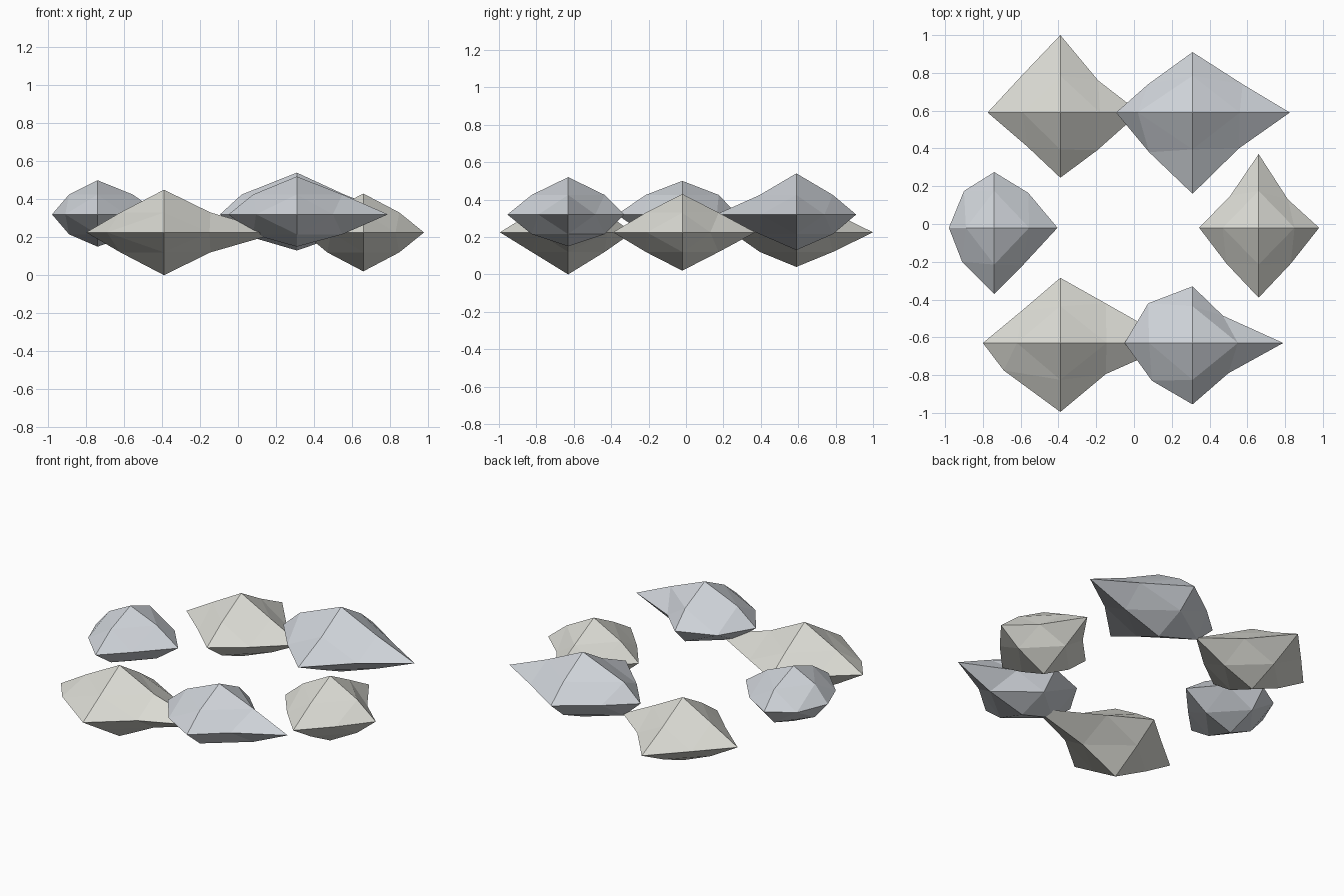
import bpy, bmesh
from mathutils import Vector

if "Cube" in bpy.data.objects:
    bpy.data.objects.remove(bpy.data.objects["Cube"])

def material(name, rgb):
    m = bpy.data.materials.new(name)
    m.diffuse_color = (*rgb, 1)
    m.use_nodes = True
    m.node_tree.nodes["Principled BSDF"].inputs["Base Color"].default_value = m.diffuse_color
    return m

warm = material("warm_stone", (0.70, 0.70, 0.65))
cool = material("cool_stone", (0.62, 0.65, 0.69))

# A stone is an octahedron split once: six axis tips plus a bent midpoint on every edge.
# tips: +x -x +y -y +z -z distances; ring: (dx, dy) size for ++, -+, --, +-;
# mid: x offsets of the (right, left) edge midpoints above and below the waist
def stone(name, centre, tips, ring, mid, mat):
    c = Vector(centre)
    bm = bmesh.new()
    cache = {}

    def vert(x, y, z):
        key = (x, y, z)
        if key not in cache:
            if x and y:
                dx, dy = ring[{(1, 1): 0, (-1, 1): 1, (-1, -1): 2, (1, -1): 3}[x, y]]
                p = Vector((x * dx, y * dy, 0))
            elif x and z:
                p = Vector((x * mid[x < 0], 0, z * 0.105))
            elif y and z:
                p = Vector((0, y * 0.195, z * 0.105))
            else:
                p = Vector((x * tips[x < 0], y * tips[2 + (y < 0)], z * tips[4 + (z < 0)]))
            cache[key] = bm.verts.new(c + p)
        return cache[key]

    for x in (1, -1):
        for y in (1, -1):
            for z in (1, -1):
                a, b, t = vert(x, 0, 0), vert(0, y, 0), vert(0, 0, z)
                ab, bt, at = vert(x, y, 0), vert(0, y, z), vert(x, 0, z)
                for tri in ((a, ab, at), (b, bt, ab), (t, at, bt), (ab, bt, at)):
                    bm.faces.new(tri if x * y * z > 0 else tri[::-1])
    me = bpy.data.meshes.new(name)
    bm.to_mesh(me)
    bm.free()
    me.materials.append(mat)
    ob = bpy.data.objects.new(name, me)
    bpy.context.collection.objects.link(ob)

# Lower, warm grey stones
LOW, HIGH = 0.225, 0.32
stone("stone_back_left", (-.39, .59, LOW), (.42, .385, .41, .345, .215, .185),
      ((.20, .17), (.20, .20), (.175, .18), (.195, .20)), (.21, .20), warm)
stone("stone_front_left", (-.39, -.63, LOW), (.61, .41, .345, .365, .225, .225),
      ((.24, .21), (.205, .17), (.30, .145), (.24, .165)), (.245, .23), warm)
stone("stone_right", (.66, -.02, LOW), (.32, .315, .39, .37, .205, .205),
      ((.155, .15), (.15, .17), (.17, .19), (.17, .19)), (.19, .19), warm)
# Higher, blue grey stones
stone("stone_back_right", (.31, .59, HIGH), (.515, .405, .32, .43, .22, .19),
      ((.265, .15), (.235, .15), (.23, .21), (.245, .19)), (.25, .29), cool)
stone("stone_front_right", (.31, -.63, HIGH), (.48, .36, .30, .325, .20, .17),
      ((.16, .145), (.235, .21), (.215, .20), (.19, .16)), (.24, .23), cool)
stone("stone_left", (-.74, -.02, HIGH), (.335, .24, .295, .35, .18, .17),
      ((.18, .185), (.16, .195), (.17, .18), (.15, .20)), (.185, .15), cool)
